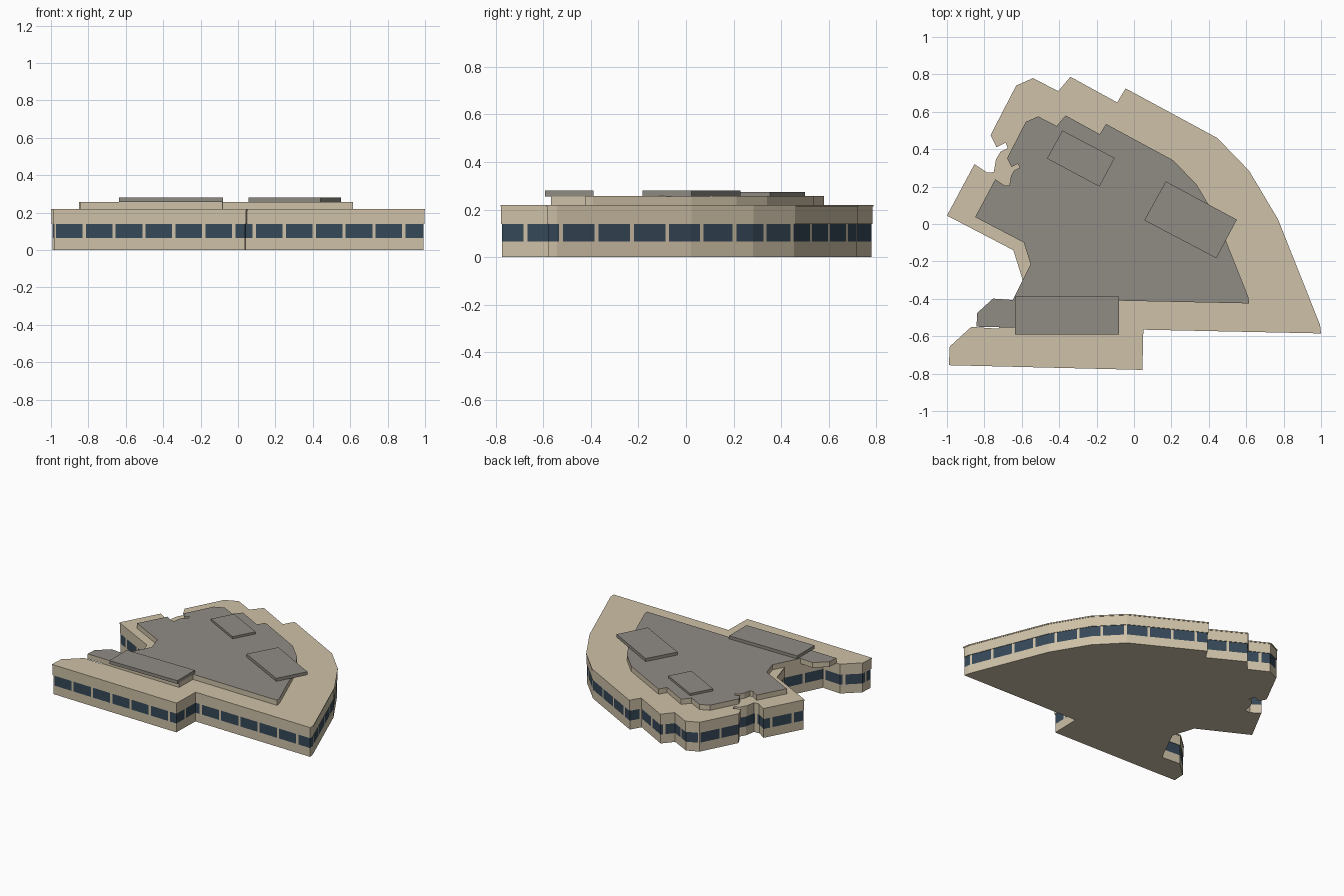
import bpy, bmesh, math
from mathutils import Vector

if "Cube" in bpy.data.objects:
    bpy.data.objects.remove(bpy.data.objects["Cube"])


def srgb(r, g, b):
    lin = [c / 255 / 12.92 if c < 11 else ((c / 255 + 0.055) / 1.055) ** 2.4 for c in (r, g, b)]
    return (*lin, 1)


def material(name, rgb):
    m = bpy.data.materials.new(name)
    m.diffuse_color = srgb(*rgb)
    m.use_nodes = True
    m.node_tree.nodes["Principled BSDF"].inputs["Base Color"].default_value = m.diffuse_color
    return m


TAN = material("tan wall", (206, 193, 167))
GREY = material("grey roofing", (144, 139, 132))
GLASS = material("dark blue glass", (54, 72, 88))

# Building footprint, counter-clockwise from the front left corner
FOOTPRINT = [Vector(p) for p in [
    (-0.99, -0.755), (0.045, -0.78), (0.05, -0.565), (1.0, -0.585), (0.995, -0.54),
    (0.77, 0.025), (0.615, 0.285), (0.445, 0.46), (-0.045, 0.725), (-0.09, 0.65),
    (-0.34, 0.787), (-0.405, 0.71), (-0.54, 0.78), (-0.63, 0.74), (-0.767, 0.475),
    (-0.735, 0.41), (-0.687, 0.435), (-0.675, 0.405), (-0.715, 0.385), (-0.738, 0.345),
    (-0.75, 0.277), (-0.785, 0.275), (-0.853, 0.32), (-1.0, 0.045), (-0.645, -0.14),
    (-0.595, -0.30), (-0.725, -0.56), (-0.87, -0.55), (-0.985, -0.655)]]


def inset(pts, d):
    """Move every edge of a counter-clockwise outline inward by d."""
    out = []
    for i, p in enumerate(pts):
        a = (p - pts[i - 1]).normalized()
        b = (pts[(i + 1) % len(pts)] - p).normalized()
        na, nb = Vector((-a.y, a.x)), Vector((-b.y, b.x))
        out.append(p + (na + nb) * d / (1 + na.dot(nb)))
    return out


def finish(name, bm, mats):
    me = bpy.data.meshes.new(name)
    bm.to_mesh(me)
    bm.free()
    for m in mats:
        me.materials.append(m)
    ob = bpy.data.objects.new(name, me)
    bpy.context.collection.objects.link(ob)
    return ob


def prism(name, pts, z0, z1, side, top):
    """Extruded outline with its own colour on the upward face."""
    bm = bmesh.new()
    lo = [bm.verts.new((p[0], p[1], z0)) for p in pts]
    hi = [bm.verts.new((p[0], p[1], z1)) for p in pts]
    n = len(pts)
    bm.faces.new(lo[::-1])
    bm.faces.new(hi).material_index = 1
    for i in range(n):
        j = (i + 1) % n
        bm.faces.new((lo[i], lo[j], hi[j], hi[i]))
    return finish(name, bm, [side, top])


def window_storey(name, pts, levels, pitch, pillar):
    """Walls with a ribbon of windows evenly spaced along the perimeter."""
    ring, is_glass, s = [], [], 0.0
    for i, p in enumerate(pts):
        q = pts[(i + 1) % len(pts)]
        length = (q - p).length
        marks = [k * pitch + e for k in range(math.floor(s / pitch) - 1, math.ceil((s + length) / pitch) + 2)
                 for e in (-pillar / 2, pillar / 2)]
        cuts = [0.0] + sorted(m - s for m in marks if s + 1e-4 < m < s + length - 1e-4) + [length]
        for a, b in zip(cuts, cuts[1:]):
            ring.append(p.lerp(q, a / length))
            mid = (s + (a + b) / 2) % pitch
            is_glass.append(pillar / 2 < mid < pitch - pillar / 2)
        s += length
    bm = bmesh.new()
    rows = [[bm.verts.new((p.x, p.y, z)) for p in ring] for z in levels]
    n = len(ring)
    bm.faces.new(rows[0][::-1])
    bm.faces.new(rows[-1])
    for r in range(len(levels) - 1):
        for i in range(n):
            j = (i + 1) % n
            f = bm.faces.new((rows[r][i], rows[r][j], rows[r + 1][j], rows[r + 1][i]))
            f.material_index = int(r == 1 and is_glass[i])
    return finish(name, bm, [TAN, GLASS])


# Main storey: window ribbon, projecting upper band and thin roof edge
window_storey("window_storey", inset(FOOTPRINT, 0.007), (0.0, 0.065, 0.14), 0.16, 0.018)
prism("upper_wall_band", inset(FOOTPRINT, 0.003), 0.14, 0.212, TAN, TAN)
prism("roof_edge", FOOTPRINT, 0.212, 0.22, TAN, TAN)

# Raised roof tier: the same footprint, reduced
tier = [p * 0.7325 + Vector((-0.117, 0.004)) for p in FOOTPRINT]
prism("raised_roof_tier", tier, 0.22, 0.258, TAN, GREY)

# Flat roof housings
prism("front_roof_housing", [(-0.635, -0.592), (-0.08, -0.592), (-0.08, -0.388), (-0.635, -0.388)],
      0.256, 0.28, GREY, GREY)
prism("right_roof_housing", [(0.17, 0.228), (0.055, 0.02), (0.44, -0.183), (0.55, 0.023)],
      0.256, 0.28, GREY, GREY)
prism("back_roof_housing", [(-0.383, 0.50), (-0.465, 0.35), (-0.185, 0.20), (-0.103, 0.353)],
      0.256, 0.274, GREY, GREY)
